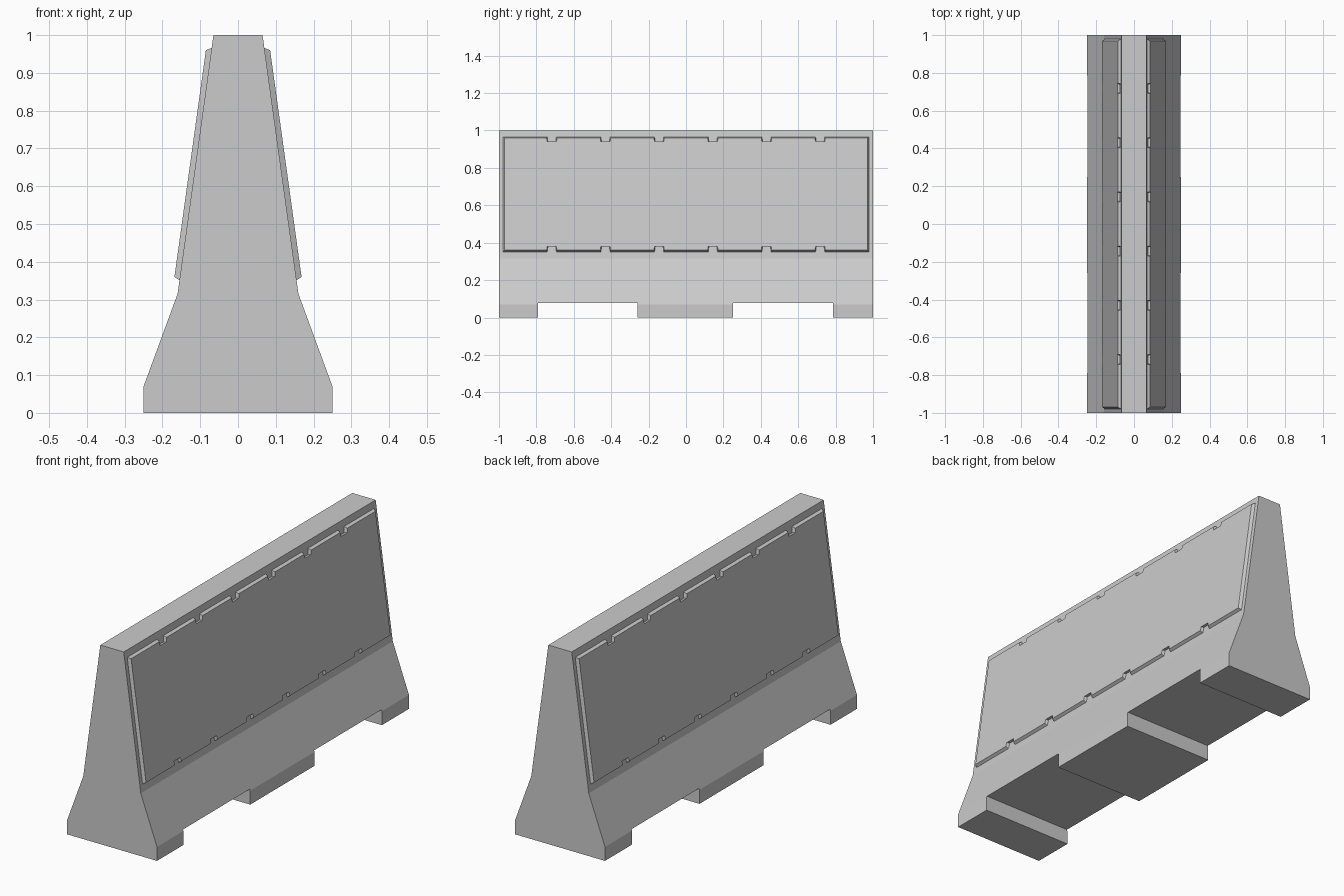
import bpy
import bmesh

cube = bpy.data.objects.get("Cube")
if cube:
    bpy.data.objects.remove(cube, do_unlink=True)

concrete = bpy.data.materials.new("concrete grey")
concrete.use_nodes = True
GREY = (0.6, 0.6, 0.6, 1)
concrete.diffuse_color = GREY
concrete.node_tree.nodes["Principled BSDF"].inputs["Base Color"].default_value = GREY

KNEE_X, KNEE_Z, TOP_X = 0.16, 0.315, 0.065


def loft(name, first, second):
    """Closed solid between two matching outlines."""
    bm = bmesh.new()
    a = [bm.verts.new(p) for p in first]
    b = [bm.verts.new(p) for p in second]
    bm.faces.new(a)
    bm.faces.new(b)
    for i in range(len(a)):
        j = (i + 1) % len(a)
        bm.faces.new((a[i], a[j], b[j], b[i]))
    bmesh.ops.recalc_face_normals(bm, faces=bm.faces)
    mesh = bpy.data.meshes.new(name)
    bm.to_mesh(mesh)
    bm.free()
    mesh.materials.append(concrete)
    obj = bpy.data.objects.new(name, mesh)
    bpy.context.collection.objects.link(obj)
    return obj


def box(name, y0, y1, z0, z1):
    ring = [(y0, z0), (y1, z0), (y1, z1), (y0, z1)]
    return loft(name, [(-0.5, y, z) for y, z in ring], [(0.5, y, z) for y, z in ring])


# Barrier body: tapered section extruded along its length
half = [(0.25, 0), (0.25, 0.07), (KNEE_X, KNEE_Z), (TOP_X, 1)]
section = half + [(-x, z) for x, z in reversed(half)]
body = loft("barrier_body", [(x, -1, z) for x, z in section],
            [(x, 1, z) for x, z in section])

# Two openings through the base
for y0, y1 in ((-0.79, -0.26), (0.25, 0.785)):
    cutter = box("opening_cutter", y0, y1, -0.1, 0.077)
    cutter.hide_render = True
    mod = body.modifiers.new("opening", "BOOLEAN")
    mod.operation = "DIFFERENCE"
    mod.solver = "EXACT"
    mod.object = cutter
    bpy.context.view_layer.objects.active = body
    bpy.ops.object.modifier_apply(modifier=mod.name)
    bpy.data.objects.remove(cutter, do_unlink=True)


# Raised side panels with chamfered rims and notched long edges
def panel_outline(end, low, high, depth, wide, narrow):
    centres = [-0.7175 + 0.287 * i for i in range(6)]

    def edge(z, floor):
        pts = [(-end, z)]
        for c in centres:
            pts += [(c - wide, z), (c - narrow, floor), (c + narrow, floor), (c + wide, z)]
        return pts + [(end, z)]

    return edge(low, low + depth) + edge(high, high - depth)[::-1]


def on_slope(outline, side, lift):
    slope = (TOP_X - KNEE_X) / (1 - KNEE_Z)
    return [(side * (KNEE_X + slope * (z - KNEE_Z) + lift), y, z) for y, z in outline]


for side, label in ((1, "left"), (-1, "right")):
    root = panel_outline(0.98, 0.35, 0.967, 0.03, 0.024, 0.02)
    face = panel_outline(0.97, 0.36, 0.96, 0.02, 0.028, 0.025)
    loft(label + "_panel", on_slope(root, side, -0.002), on_slope(face, side, 0.0145))
